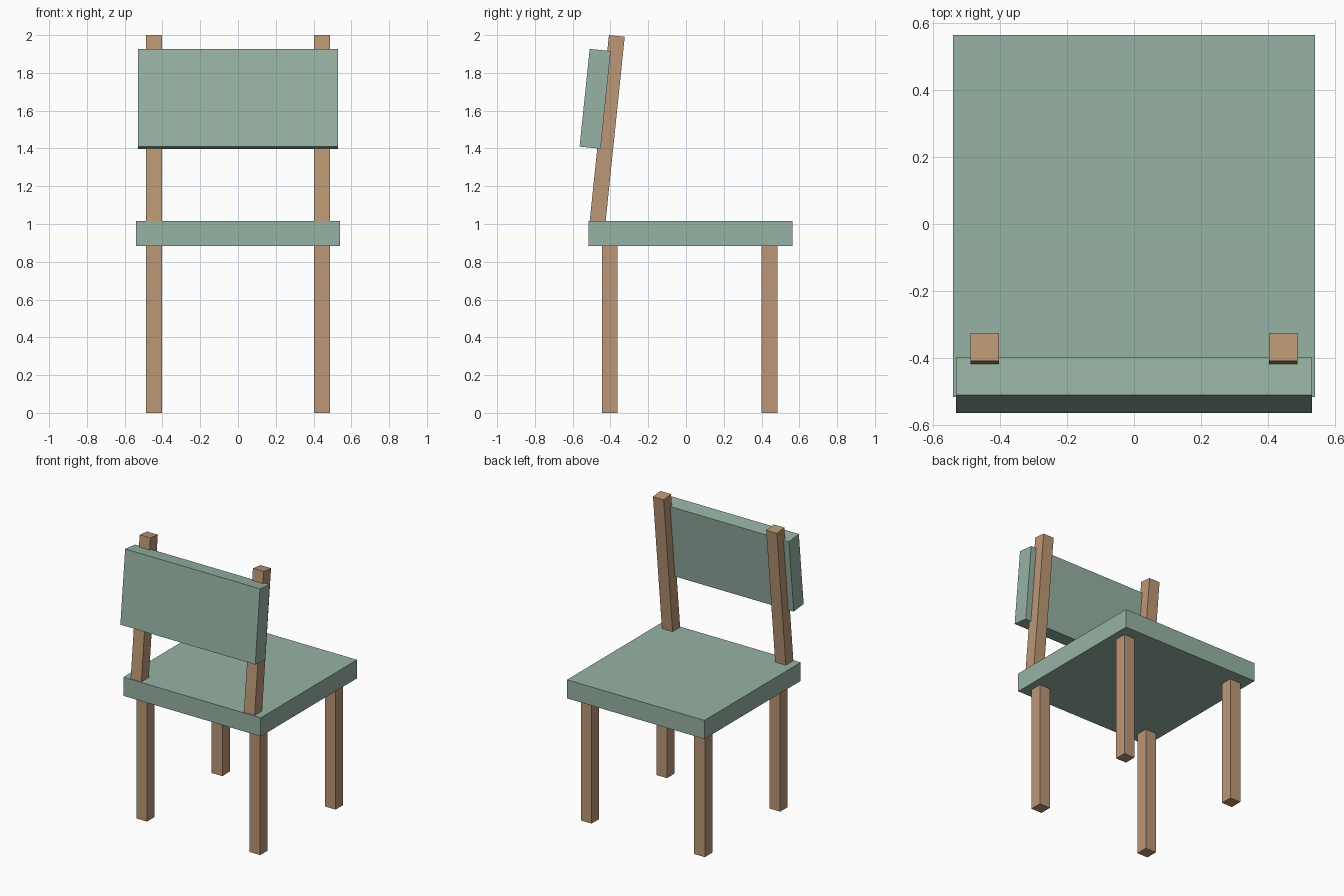
import bpy, math
from mathutils import Vector, Matrix

if "Cube" in bpy.data.objects:
    bpy.data.objects.remove(bpy.data.objects["Cube"])

LEAN = math.radians(5.9)


def material(name, color):
    m = bpy.data.materials.new(name)
    m.diffuse_color = (*color, 1)
    m.use_nodes = True
    m.node_tree.nodes["Principled BSDF"].inputs["Base Color"].default_value = m.diffuse_color
    return m


wood = material("wood", (0.50, 0.31, 0.18))
green = material("green_paint", (0.31, 0.45, 0.37))


def box(name, size, center, mat, tilt=0.0):
    bpy.ops.mesh.primitive_cube_add(size=1)
    ob = bpy.context.object
    ob.name = name
    ob.data.transform(Matrix.Diagonal((*size, 1)))
    ob.location = center
    ob.rotation_euler.x = -tilt
    ob.data.materials.append(mat)
    return ob


def leaning_box(name, size, x, top_y, top_z, mat):
    """Box leaning towards +y, placed by its upper front edge."""
    up = Vector((0, math.sin(LEAN), math.cos(LEAN)))
    depth = Vector((0, math.cos(LEAN), -math.sin(LEAN)))
    center = Vector((x, top_y, top_z)) - up * size[2] / 2 + depth * size[1] / 2
    return box(name, size, center, mat, LEAN)


# Seat slab
box("seat", (1.08, 1.08, 0.132), (0, 0.024, 0.95), green)

# Legs and backrest posts on both sides
for side, sx in (("left", -1), ("right", 1)):
    x = sx * 0.445
    for row, y in (("front", -0.404), ("rear", 0.442)):
        box(f"{row}_leg_{side}", (0.084, 0.084, 0.89), (x, y, 0.445), wood)
    leaning_box(f"backrest_post_{side}", (0.084, 0.084, 1.02), x, -0.408, 2.0, wood)

# Backrest panel, slightly let into the posts
leaning_box("backrest_panel", (1.06, 0.112, 0.52), 0, -0.51, 1.927, green)
